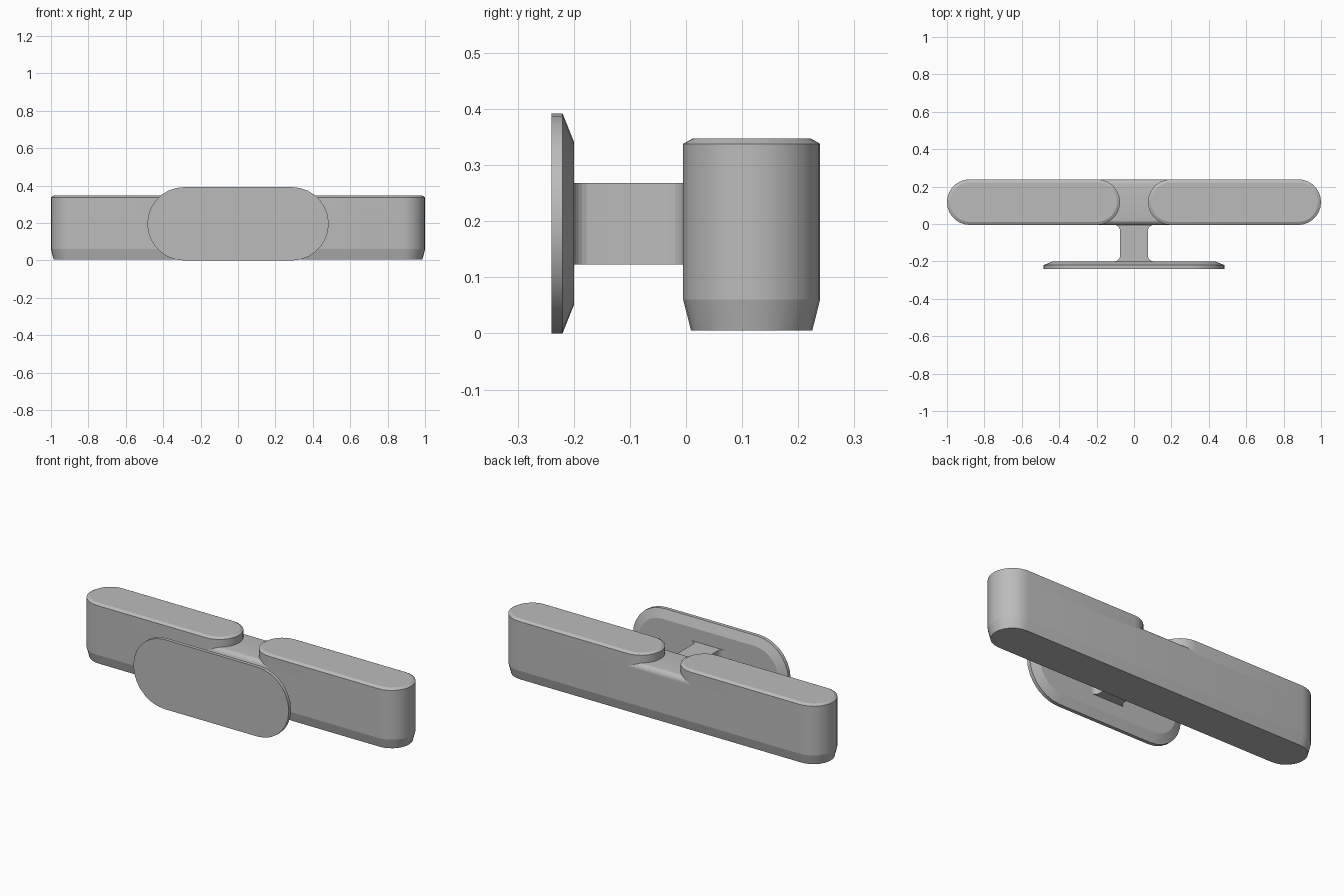
import bpy
import bmesh
import math

cube = bpy.data.objects.get("Cube")
if cube:
    bpy.data.objects.remove(cube, do_unlink=True)

mat = bpy.data.materials.new("satin grey")
mat.use_nodes = True
grey = (0.5, 0.5, 0.5, 1)
mat.diffuse_color = grey
mat.node_tree.nodes["Principled BSDF"].inputs["Base Color"].default_value = grey


def stadium(half_len, r, n=14):
    """Outline of a long shape with round ends, centred on the origin."""
    pts = []
    for side, start in ((1, -90), (-1, 90)):
        for i in range(n + 1):
            a = math.radians(start + 180 * i / n)
            pts.append((side * (half_len - r) + r * math.cos(a), r * math.sin(a)))
    return pts


def loft(name, rings):
    """Skin a list of equal closed 3D rings and cap both ends."""
    bm = bmesh.new()
    loops = [[bm.verts.new(p) for p in ring] for ring in rings]
    n = len(loops[0])
    for a, b in zip(loops, loops[1:]):
        for i in range(n):
            j = (i + 1) % n
            bm.faces.new((a[i], a[j], b[j], b[i]))
    bm.faces.new(loops[0][::-1])
    bm.faces.new(loops[-1])
    bmesh.ops.recalc_face_normals(bm, faces=bm.faces)
    mesh = bpy.data.meshes.new(name)
    bm.to_mesh(mesh)
    bm.free()
    ob = bpy.data.objects.new(name, mesh)
    bpy.context.collection.objects.link(ob)
    mesh.materials.append(mat)
    bpy.ops.object.select_all(action="DESELECT")
    ob.select_set(True)
    bpy.context.view_layer.objects.active = ob
    bpy.ops.object.shade_smooth_by_angle(angle=math.radians(14))
    return ob


def upright(name, cx, half_len, levels):
    """Vertical stadium block; levels are (z, inset)."""
    loft(name, [[(cx + x, BAR_Y + y, z) for x, y in stadium(half_len - d, BAR_R - d)]
                for z, d in levels])


BAR_Y, BAR_R = 0.117, 0.122
DECK_Z, EDGE = 0.295, 0.03
SPLIT_Z = DECK_Z - EDGE

# Bar body with tapered foot
upright("bar_body", 0, 1.0, [(0.005, 0.014), (0.06, 0), (SPLIT_Z, 0)])

# Raised pads at both ends
for side, label in ((1, "left"), (-1, "right")):
    upright(label + "_pad", side * 0.5375, 0.4625,
            [(SPLIT_Z, 0), (0.338, 0), (0.347, 0.016)])

# Lower saddle with rounded front and back edges, between the pads
profile = [(-BAR_R, SPLIT_Z)]
for i in range(7):
    a = math.radians(90 * i / 6)
    profile.append((-BAR_R + EDGE * (1 - math.cos(a)), SPLIT_Z + EDGE * math.sin(a)))
profile = profile[1:]
profile += [(-y, z) for y, z in reversed(profile)]
loft("saddle", [[(x, BAR_Y + y, z) for y, z in profile] for x in (-0.198, 0.198)])

# Stem flaring into the plate and the bar
FLARE = 0.03
steps = [math.radians(90 * i / 6) for i in range(7)]
half = [(-0.2 + FLARE * (1 - math.cos(a)), 0.075 + FLARE * (1 - math.sin(a))) for a in steps]
half += [(-0.005 - (y + 0.2), w) for y, w in reversed(half)]
outline = [(w, y) for y, w in half] + [(-w, y) for y, w in reversed(half)]
loft("stem", [[(x, y, z) for x, y in outline] for z in (0.123, 0.268)])

# Mounting plate, bevelled towards the bar
loft("mounting_plate", [[(x, y, 0.196 + z) for x, z in stadium(0.485 - d, 0.196 - d)]
                        for y, d in ((-0.24, 0), (-0.22, 0), (-0.2, 0.05))])
